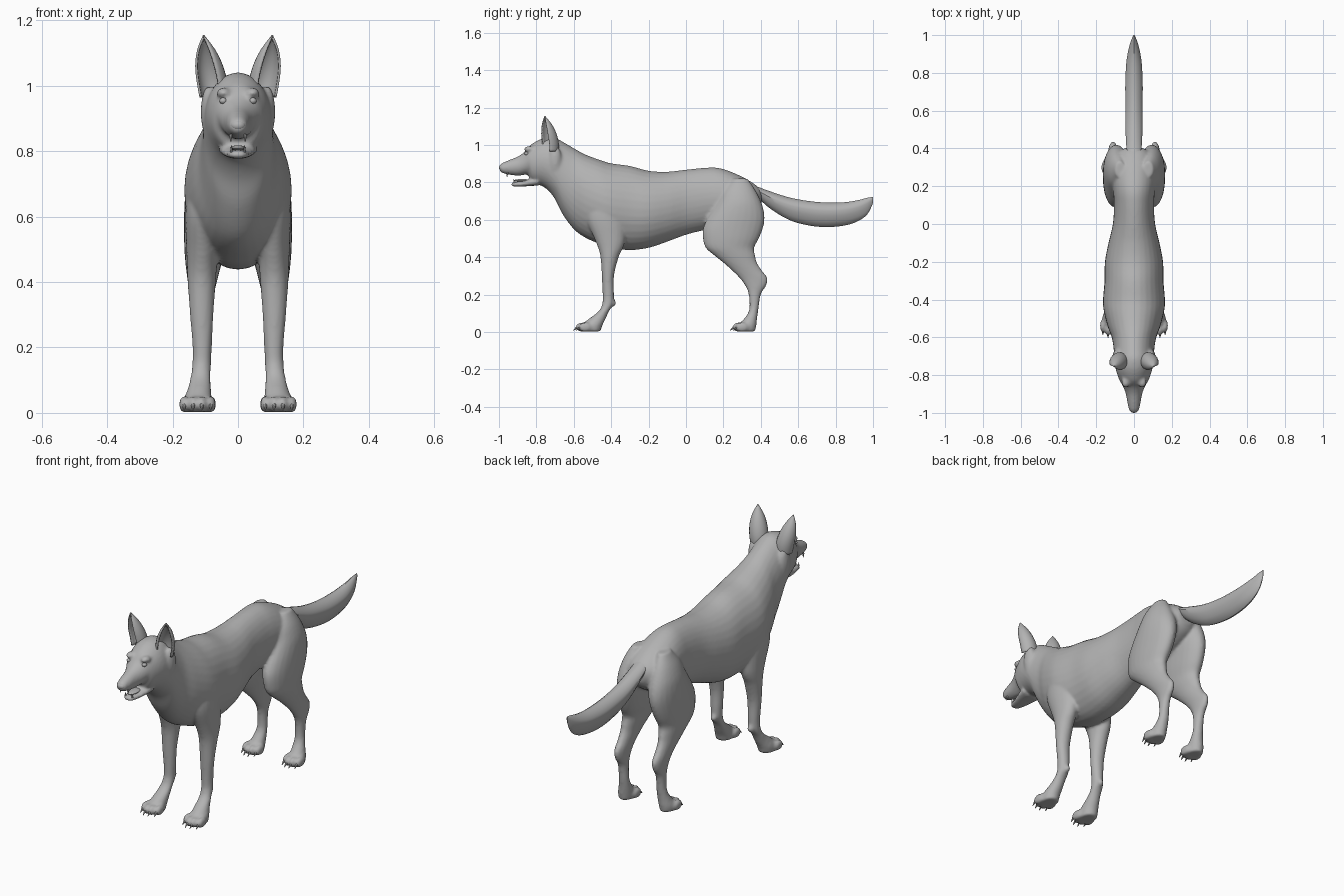
import bpy, bmesh, math
from mathutils import Matrix, Vector

if "Cube" in bpy.data.objects:
    bpy.data.objects.remove(bpy.data.objects["Cube"])

fur = bpy.data.materials.new("grey coat")
fur.diffuse_color = (0.45, 0.45, 0.45, 1)
fur.use_nodes = True
fur.node_tree.nodes["Principled BSDF"].inputs["Base Color"].default_value = fur.diffuse_color


def spline(keys, steps=4):
    """Catmull-Rom through rows of numbers."""
    out = []
    for i in range(len(keys) - 1):
        p = [keys[max(i - 1, 0)], keys[i], keys[i + 1], keys[min(i + 2, len(keys) - 1)]]
        for s in range(steps):
            t = s / steps
            out.append([0.5 * (2 * b + (c - a) * t + (2 * a - 5 * b + 4 * c - d) * t * t
                               + (3 * b - a - 3 * c + d) * t ** 3) for a, b, c, d in zip(*p)])
    return out + [list(keys[-1])]


def loft(bm, keys, axis, n=24, widest=0.5, power=1.0, side=1):
    """Skin slices (t, x0, x1, b0, b1); b is z for axis 'y' and y for axis 'z'."""
    rings = []
    for t, x0, x1, b0, b1 in spline(keys):
        mid, ring = b0 + (b1 - b0) * widest, []
        for k in range(n):
            a = 2 * math.pi * k / n
            c, s = math.cos(a), math.sin(a)
            x = (x0 + x1) / 2 + (x1 - x0) / 2 * math.copysign(abs(s) ** power, s)
            b = mid + (b1 - mid if c > 0 else mid - b0) * math.copysign(abs(c) ** power, c)
            ring.append(bm.verts.new((side * x, t, b) if axis == 'y' else (side * x, b, t)))
        rings.append(ring)
    for r, q in zip(rings, rings[1:]):
        for k in range(n):
            bm.faces.new((r[k], r[(k + 1) % n], q[(k + 1) % n], q[k]))
    bm.faces.new(rings[0])
    bm.faces.new(rings[-1])


def blob(bm, centre, radii, seg=16):
    bmesh.ops.create_uvsphere(bm, u_segments=seg, v_segments=seg // 2 + 2, radius=1,
                              matrix=Matrix.Translation(centre) @ Matrix.Diagonal((*radii, 1)))


def spike(bm, base, tip, radius):
    d = Vector(tip) - Vector(base)
    m = Matrix.Translation((Vector(base) + Vector(tip)) / 2) @ d.to_track_quat('Z', 'Y').to_matrix().to_4x4()
    bmesh.ops.create_cone(bm, cap_ends=True, segments=8, radius1=radius, radius2=radius * 0.15,
                          depth=d.length, matrix=m)


def finish(name, bm, angle=40):
    bmesh.ops.recalc_face_normals(bm, faces=bm.faces)
    me = bpy.data.meshes.new(name)
    bm.to_mesh(me)
    bm.free()
    me.materials.append(fur)
    ob = bpy.data.objects.new(name, me)
    bpy.context.collection.objects.link(ob)
    bpy.ops.object.select_all(action='DESELECT')
    ob.select_set(True)
    bpy.context.view_layer.objects.active = ob
    bpy.ops.object.shade_smooth_by_angle(angle=math.radians(angle))
    return ob


# Trunk, neck and upper head: y, half width, bottom, top
trunk = [(-.997, .012, .865, .89), (-.985, .026, .852, .902), (-.95, .034, .842, .918),
         (-.90, .043, .836, .938), (-.865, .056, .84, .962), (-.845, .066, .84, .985),
         (-.825, .078, .80, 1.005), (-.78, .094, .785, 1.03), (-.74, .102, .76, 1.04),
         (-.70, .106, .71, 1.038), (-.66, .108, .63, 1.018), (-.60, .118, .55, .983),
         (-.54, .14, .505, .95), (-.46, .16, .47, .92), (-.40, .164, .45, .902),
         (-.30, .156, .438, .888), (-.20, .154, .45, .862), (-.10, .135, .483, .857),
         (0, .112, .52, .868), (.10, .106, .545, .878), (.17, .11, .56, .878),
         (.24, .115, .57, .857), (.32, .105, .60, .82), (.38, .08, .64, .78), (.405, .04, .68, .75)]
jaw = [(-.935, .012, .783, .795), (-.92, .027, .778, .802), (-.88, .038, .777, .806),
       (-.84, .05, .78, .815), (-.79, .06, .783, .83)]
# Legs: z, inner x, outer x, front y, back y
front_leg = [(.74, .07, .13, -.48, -.37), (.68, .055, .154, -.52, -.34), (.60, .05, .161, -.53, -.325),
             (.50, .058, .158, -.49, -.325), (.45, .064, .156, -.47, -.337), (.40, .068, .154, -.457, -.36),
             (.30, .075, .147, -.45, -.385), (.20, .08, .139, -.446, -.385), (.15, .082, .14, -.448, -.388),
             (.11, .084, .145, -.468, -.412), (.07, .082, .155, -.52, -.43),
             (.035, .08, .168, -.56, -.447), (.003, .084, .166, -.56, -.457)]
hind_leg = [(.82, .05, .10, .25, .33), (.76, .035, .135, .20, .37), (.70, .02, .156, .17, .40),
            (.65, .02, .163, .14, .416), (.60, .025, .165, .11, .42), (.55, .032, .165, .09, .41),
            (.50, .04, .164, .09, .39), (.45, .052, .16, .105, .365), (.41, .062, .155, .15, .37),
            (.37, .072, .149, .20, .38), (.33, .079, .143, .245, .405), (.29, .083, .139, .285, .435),
            (.25, .085, .137, .315, .43), (.20, .087, .135, .335, .40), (.12, .085, .137, .338, .387),
            (.07, .082, .148, .31, .38), (.035, .08, .16, .275, .376), (.003, .084, .158, .27, .37)]

body = bmesh.new()
claws = bmesh.new()
loft(body, [(y, -w, w, b, t) for y, w, b, t in trunk], 'y', 32)
loft(body, [(y, -w, w, b, t) for y, w, b, t in jaw], 'y', 16, power=0.8)
for s in (-1, 1):
    loft(body, front_leg, 'z', side=s)
    loft(body, hind_leg, 'z', side=s)
    blob(body, (s * .09, -.70, .92), (.024, .035, .08))          # cheek ruff
    blob(body, (s * .044, -.837, .978), (.022, .03, .016))       # brow
    blob(body, (s * .108, -.388, .155), (.016, .014, .02))       # wrist pad
    for px, py, spread in ((.124, -.555, .027), (.12, .283, .025)):
        for i in range(4):                                       # toes and claws
            k = i - 1.5
            x, y = s * (px + k * spread), py + (.016 if abs(k) > 1 else 0)
            blob(body, (x, y, .026), (.0155, .036, .026))
            spike(claws, (x, y - .028, .024), (x, y - .048, .008), .007)

body = finish("dog_body", body)
mod = body.modifiers.new("merge", 'REMESH')
mod.mode, mod.voxel_size, mod.use_smooth_shade = 'VOXEL', .008, True
mod = body.modifiers.new("soften", 'SMOOTH')
mod.factor, mod.iterations = .5, 4
for m in ("merge", "soften"):
    bpy.ops.object.modifier_apply(modifier=m)
body.data.materials.clear()
body.data.materials.append(fur)
finish("claws", claws)

# Tail: flat-topped sabre with a pointed underside
tail = bmesh.new()
loft(tail, [(y, -w, w, b, t) for y, w, b, t in [
    (.33, .03, .75, .80), (.38, .038, .72, .778), (.45, .043, .66, .752), (.55, .046, .60, .72),
    (.65, .046, .571, .701), (.75, .046, .561, .692), (.85, .041, .57, .694), (.92, .03, .593, .705),
    (.97, .016, .63, .718), (1.0, .003, .69, .722)]], 'y', 16, widest=.66, power=1.2)
finish("tail", tail, 35)

# Ears: cupped shells opening forward and outward
for s, name in ((-1, "left_ear"), (1, "right_ear")):
    bm = bmesh.new()
    rows = []
    for cx, cy, cz, r in spline([(.073, -.725, .965, .045), (.079, -.727, 1.01, .047),
                                 (.088, -.735, 1.06, .043), (.097, -.745, 1.11, .028),
                                 (.105, -.755, 1.155, .002)], 3):
        row = []
        for k in range(15):
            a = math.radians(-60 + 55 + 250 * k / 14)
            row.append(bm.verts.new((s * (cx + r * math.cos(a)), cy + r * math.sin(a), cz)))
        rows.append(row)
    for r, q in zip(rows, rows[1:]):
        for k in range(14):
            bm.faces.new((r[k], r[k + 1], q[k + 1], q[k]))
    ear = finish(name, bm)
    mod = ear.modifiers.new("thickness", 'SOLIDIFY')
    mod.thickness, mod.offset = .007, -1
    bpy.ops.object.modifier_apply(modifier="thickness")

# Eyes, nose, tongue and teeth
eyes, nose, tongue, teeth = (bmesh.new() for _ in range(4))
for s in (-1, 1):
    blob(eyes, (s * .045, -.852, .954), (.012, .012, .010))
    spike(teeth, (s * .022, -.955, .852), (s * .022, -.957, .828), .006)
    spike(teeth, (s * .02, -.917, .797), (s * .02, -.922, .818), .005)
blob(nose, (0, -.98, .879), (.024, .02, .018))
blob(tongue, (0, -.875, .81), (.024, .045, .008))
for name, bm in (("eyes", eyes), ("nose", nose), ("tongue", tongue), ("teeth", teeth)):
    finish(name, bm)
